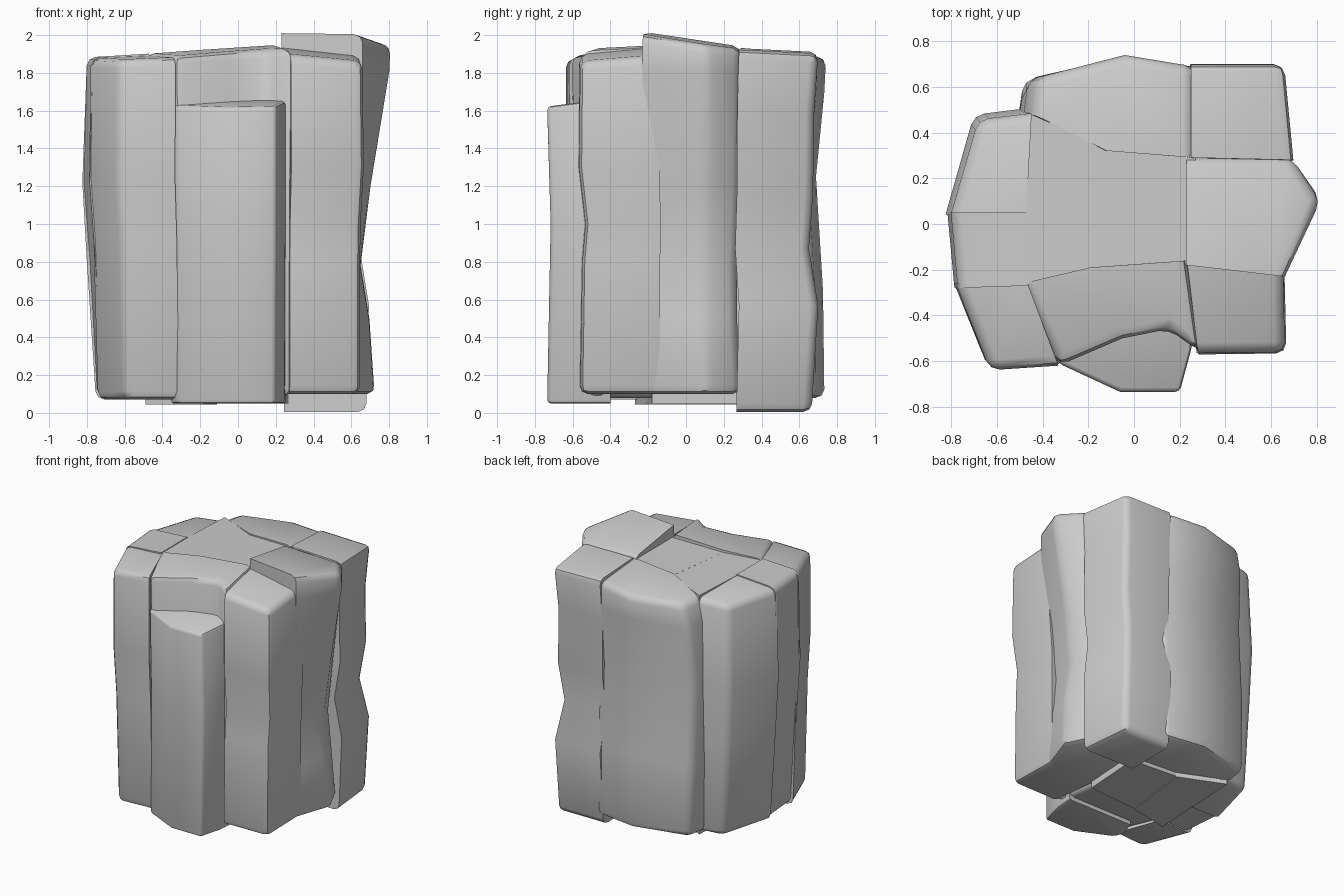
import bpy, bmesh
from mathutils import Vector

if "Cube" in bpy.data.objects:
    bpy.data.objects.remove(bpy.data.objects["Cube"])


def column(name, outline, bottom, top, levels=(), base=(1, 1), bevel=0.045, pivot=None):
    """Faceted stone column: outline at the top, (z, x scale, y scale) rings below.
    top = (height, slope in x, slope in y); with a pivot only x beyond it is scaled"""
    area = sum(a[0] * b[1] - b[0] * a[1] for a, b in zip(outline, outline[1:] + outline[:1]))
    if area < 0:
        outline = outline[::-1]

    def scaled(x, s):
        if pivot is None:
            return x * s
        return pivot + (x - pivot) * s if x > pivot else x

    bm = bmesh.new()
    rings = [[bm.verts.new((scaled(x, sx), y * sy, z)) for x, y in outline]
             for z, sx, sy in [(bottom, *base), *levels]]
    h, gx, gy = top
    rings.append([bm.verts.new((x, y, h + gx * x + gy * y)) for x, y in outline])
    n = len(outline)
    for lo, hi in zip(rings, rings[1:]):
        for i in range(n):
            j = (i + 1) % n
            bm.faces.new((lo[i], lo[j], hi[j], hi[i]))
    bm.faces.new(rings[0][::-1])
    bm.faces.new(rings[-1])
    bm.normal_update()

    # Round only the weathered outer edges; seams between columns stay tight
    def outer(f):
        c = f.calc_center_median()
        flat = Vector((c.x, c.y, 0))
        return abs(f.normal.z) > 0.7 or f.normal.dot(flat.normalized()) > 0.4

    sharp = [e for e in bm.edges if e.calc_face_angle(0) > 0.5
             and all(outer(f) for f in e.link_faces)]
    if bevel and sharp:
        bmesh.ops.bevel(bm, geom=sharp, offset=bevel, segments=2, profile=0.5,
                        affect='EDGES', clamp_overlap=True)
    bmesh.ops.recalc_face_normals(bm, faces=bm.faces)
    me = bpy.data.meshes.new(name)
    bm.to_mesh(me)
    bm.free()
    ob = bpy.data.objects.new(name, me)
    bpy.context.collection.objects.link(ob)
    bpy.ops.object.select_all(action='DESELECT')
    ob.select_set(True)
    bpy.context.view_layer.objects.active = ob
    bpy.ops.object.shade_smooth_by_angle(angle=0.75)
    return ob


# Back columns
column("back_column",
       [(-.44, .48), (-.42, .64), (-.04, .74), (.26, .69), (.26, .29), (-.12, .32)],
       .08, (1.95, .04, -.09), [(.65, 1.15, .98), (1.25, 1.15, .93), (1.7, 1.1, .99)], (1.12, .99))
column("back_right_column",
       [(.25, .70), (.66, .70), (.70, .28), (.25, .29)],
       .005, (1.95, -.02, -.05),
       [(.57, .99, 1.0), (.87, .92, .93), (1.15, .98, .96), (1.6, .97, .97)], (.97, .95))

# Right column, flaring towards its top
column("right_column",
       [(.23, .29), (.69, .29), (.815, .10), (.66, -.23), (.23, -.18)],
       .1, (1.99, -.03, -.15),
       [(.5, .65, .93), (.78, .5, .93), (1.2, .67, .98), (1.82, 1.0, 1.0)], (.74, 1), pivot=.5)

# Front columns
column("front_right_column",
       [(.23, -.15), (.65, -.14), (.66, -.56), (.28, -.565)],
       .1, (1.97, -.10, .08), [(.8, .98, .98), (1.0, .985, .95), (1.3, 1.01, 1.01)], (.98, 1))
column("front_column",
       [(-.49, -.26), (-.19, -.19), (.23, -.16), (.29, -.56), (.15, -.46), (-.05, -.50), (-.33, -.62)],
       .08, (1.945, .06, .06), [(1.0, .98, .98)], (.97, .97))
column("short_front_column",
       [(-.36, -.55), (-.33, -.61), (-.06, -.735), (.20, -.735), (.25, -.55), (.26, -.40), (-.31, -.40)],
       .05, (1.71, .02, .125), [(1.0, 1, .975)], (.98, 1.0), .02)
column("front_left_column",
       [(-.78, -.26), (-.47, -.25), (-.33, -.62), (-.63, -.64)],
       .07, (1.92, .04, .04), [(.9, .98, .98), (1.25, 1.01, .99)], (.95, .97))

# Left columns
column("left_column",
       [(-.80, .05), (-.47, .05), (-.47, -.27), (-.77, -.28)],
       .08, (1.93, .06, 0), [(.8, .98, 1), (1.22, 1.02, 1)], (.93, 1))
column("back_left_column",
       [(-.68, .455), (-.43, .485), (-.47, .04), (-.80, .04)],
       .07, (1.93, .07, -.04), [(.8, 1.0, 1.04), (1.22, 1.03, 1.05)], (.94, 1.02))

# Inner columns, only their ends show
column("inner_left_column",
       [(-.45, .48), (-.11, .33), (-.18, -.21), (-.49, -.27)],
       .045, (1.91, .03, 0), bevel=0)
column("inner_column",
       [(-.12, .33), (.27, .30), (.24, -.18), (-.19, -.21)],
       .05, (1.912, .04, 0), bevel=0)
